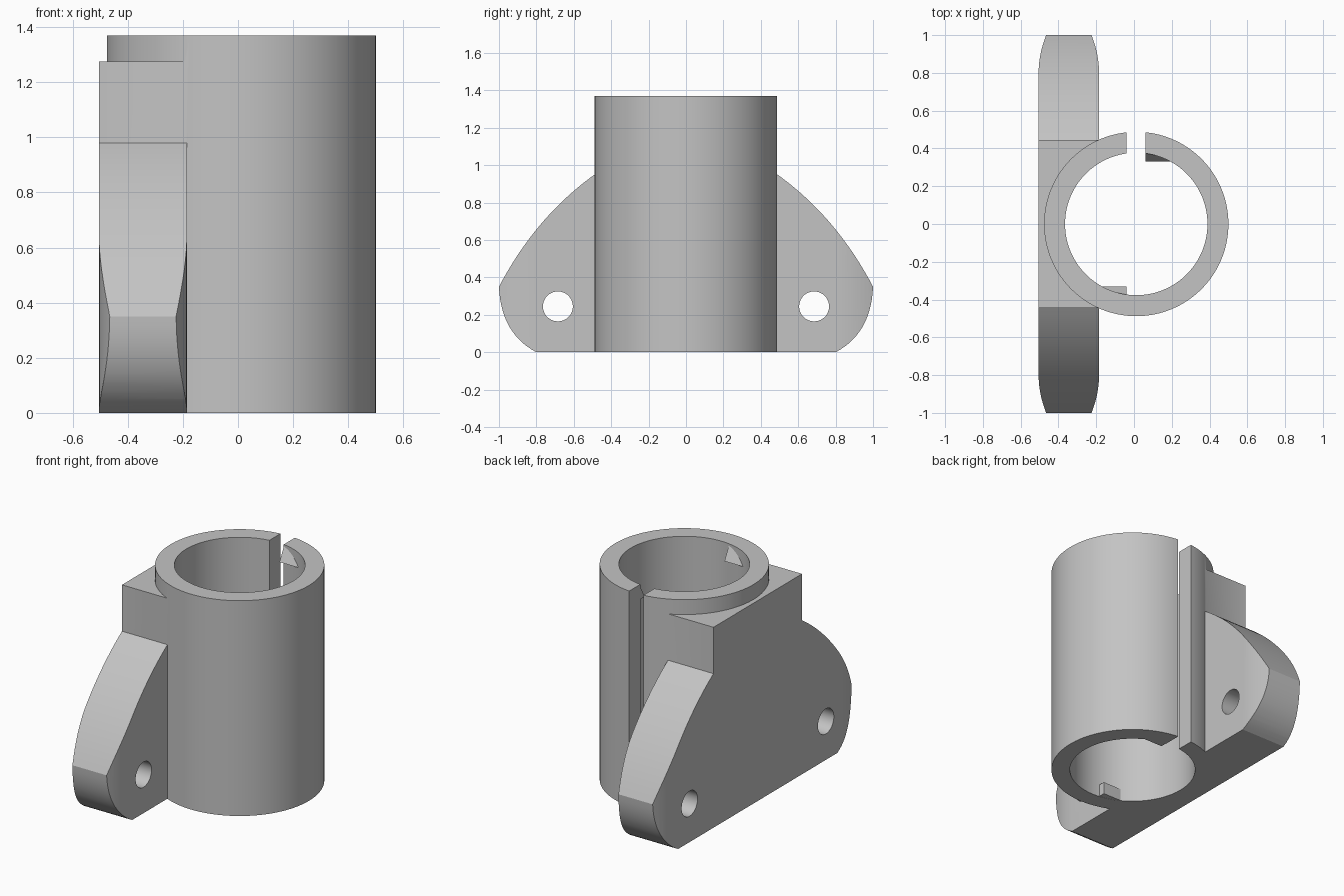
import bpy, bmesh, math
from mathutils import Vector

cube = bpy.data.objects.get("Cube")
if cube:
    bpy.data.objects.remove(cube, do_unlink=True)

grey = bpy.data.materials.new("plain grey")
grey.use_nodes = True
colour = (0.55, 0.55, 0.55, 1)
grey.diffuse_color = colour
grey.node_tree.nodes["Principled BSDF"].inputs["Base Color"].default_value = colour

CX, HEIGHT, OUTER, INNER = 0.012, 1.37, 0.488, 0.377


def prism(name, outline, lo, hi, axis):
    """Extrude a 2D outline: (y, z) along x, or (x, y) along z."""
    def place(p, t):
        return Vector((t, *p)) if axis == "x" else Vector((*p, t))
    bm = bmesh.new()
    face = bm.faces.new([bm.verts.new(place(p, lo)) for p in outline])
    side = bmesh.ops.extrude_face_region(bm, geom=[face])["geom"]
    shift = place((0, 0), hi - lo)
    bmesh.ops.translate(bm, vec=shift, verts=[v for v in side if isinstance(v, bmesh.types.BMVert)])
    bmesh.ops.recalc_face_normals(bm, faces=bm.faces)
    mesh = bpy.data.meshes.new(name)
    bm.to_mesh(mesh)
    bm.free()
    mesh.materials.append(grey)
    obj = bpy.data.objects.new(name, mesh)
    bpy.context.collection.objects.link(obj)
    return obj


def circle(cx, cy, r, n):
    return [(cx + r * math.cos(math.tau * i / n), cy + r * math.sin(math.tau * i / n)) for i in range(n)]


def box(x0, x1, y0, y1):
    return [(x0, y0), (x1, y0), (x1, y1), (x0, y1)]


def combine(target, tool, operation):
    bpy.context.view_layer.objects.active = target
    mod = target.modifiers.new("combine", "BOOLEAN")
    mod.object, mod.operation, mod.solver = tool, operation, "EXACT"
    bpy.ops.object.modifier_apply(modifier=mod.name)
    bpy.data.objects.remove(tool, do_unlink=True)


def bezier(a, b, c, n):
    a, b, c = Vector(a), Vector(b), Vector(c)
    return [tuple(a * (1 - t) ** 2 + b * 2 * t * (1 - t) + c * t * t) for t in (i / n for i in range(n + 1))]


# Mounting flange: side outline with rounded ears and a raised central block
half = bezier((0.8, 0), (0.99, 0.1), (1, 0.35), 14)
half += bezier((1, 0.35), (0.79, 0.75), (0.445, 0.98), 20)[1:] + [(0.445, 1.275)]
outline = half + [(-y, z) for y, z in reversed(half)]
flange = prism("mounting_bracket", outline, -0.505, -0.185, "x")

# Plan outline narrows the tips of both ears
mid = -0.345
edge = [(0.16 - 0.04 * (i / 8) ** 2, 0.8 + 0.2 * i / 8) for i in range(9)]
edge[-1] = (edge[-1][0], 1.001)
right = [(w, -y) for w, y in reversed(edge)] + edge
plan = [(mid + w, y) for w, y in right] + [(mid - w, y) for w, y in reversed(right)]
combine(flange, prism("plan_cutter", plan, -0.1, 1.5, "z"), "INTERSECT")

# Screw holes
for side in (-1, 1):
    combine(flange, prism("screw_hole", circle(side * 0.685, 0.245, 0.08, 48), -1, 1, "x"), "DIFFERENCE")

# Split sleeve
combine(flange, prism("sleeve", circle(CX, 0, OUTER, 128), 0, HEIGHT, "z"), "UNION")
combine(flange, prism("bore", circle(CX, 0, INNER, 128), -0.1, 1.5, "z"), "DIFFERENCE")
combine(flange, prism("slot", box(-0.04, 0.06, 0.2, 0.7), -0.1, 1.5, "z"), "DIFFERENCE")

# Snap wedges at the top and stop blocks at the bottom of the bore
for side, x0, x1 in ((1, 0.061, 0.22), (-1, -0.195, -0.04)):
    wedge = [(0.33, 1.275), (0.379, 1.368), (0.4, 1.368), (0.4, 1.275)]
    stop = [(0.33, 0.001), (0.33, 0.08), (0.4, 0.08), (0.4, 0.001)]
    for name, shape in (("snap_wedge", wedge), ("stop_block", stop)):
        combine(flange, prism(name, [(side * y, z) for y, z in shape], x0, x1, "x"), "UNION")

bpy.ops.object.select_all(action="DESELECT")
flange.select_set(True)
bpy.context.view_layer.objects.active = flange
bpy.ops.object.shade_smooth_by_angle(angle=math.radians(25))
